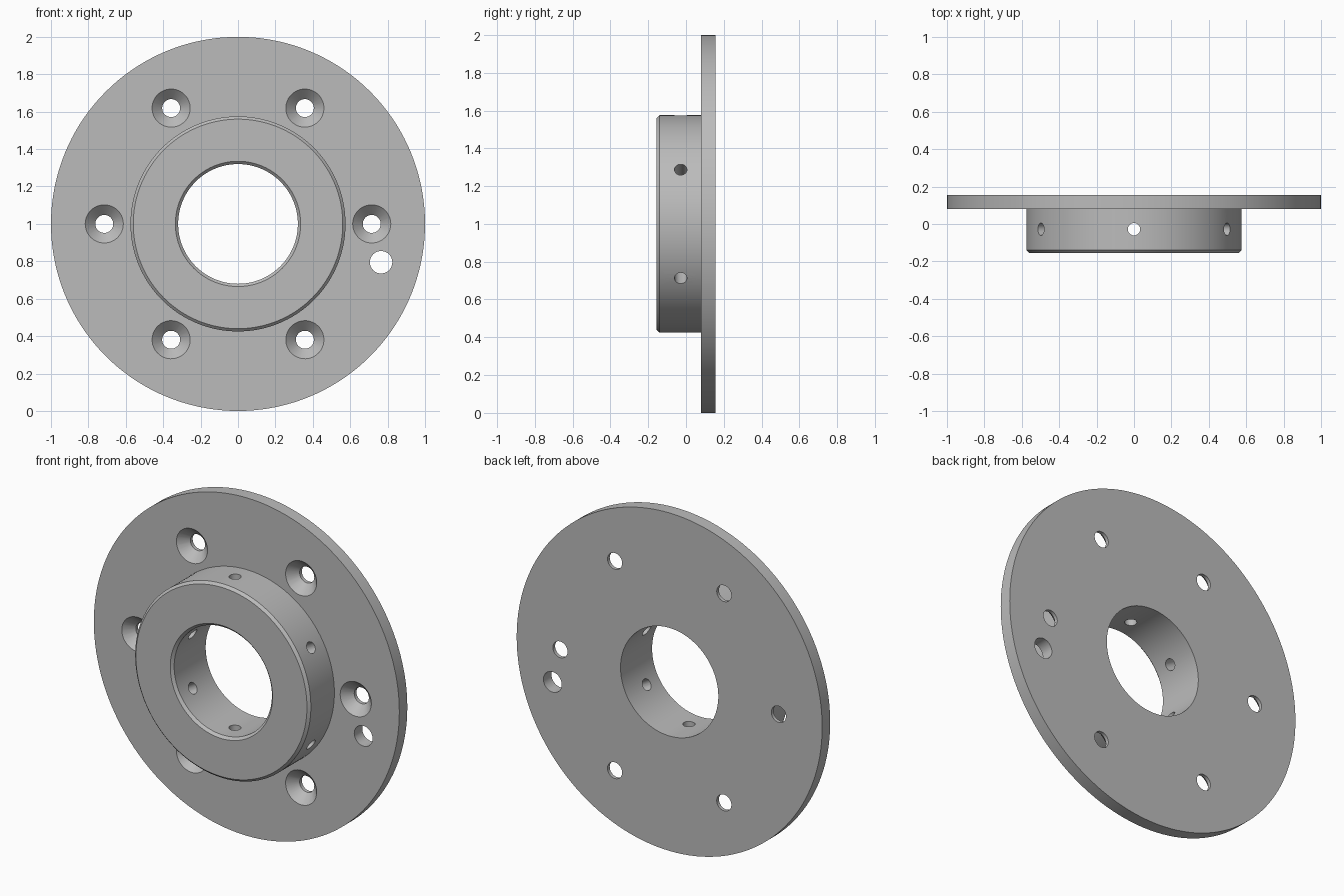
import bpy, bmesh, math
from mathutils import Matrix

if "Cube" in bpy.data.objects:
    bpy.data.objects.remove(bpy.data.objects["Cube"], do_unlink=True)

CENTRE = Matrix.Translation((0, 0, 1))
TO_Y = Matrix.Rotation(-math.pi / 2, 4, "X")  # turns the lathe axis from z to y


def lathe(bm, profile, matrix, segments, closed=False):
    """Revolve (radius, height) points about z; open ends get flat caps."""
    rings = []
    for r, h in profile:
        angles = [2 * math.pi * i / segments for i in range(segments)]
        rings.append([bm.verts.new(matrix @ Matrix.Translation((r * math.cos(a), r * math.sin(a), h)).translation)
                      for a in angles])
    pairs = list(zip(rings, rings[1:]))
    if closed:
        pairs.append((rings[-1], rings[0]))
    else:
        bm.faces.new(rings[0])
        bm.faces.new(rings[-1])
    for a, b in pairs:
        for i in range(segments):
            j = (i + 1) % segments
            bm.faces.new((a[i], a[j], b[j], b[i]))


def finish(bm, name):
    bmesh.ops.recalc_face_normals(bm, faces=bm.faces)
    mesh = bpy.data.meshes.new(name)
    bm.to_mesh(mesh)
    bm.free()
    obj = bpy.data.objects.new(name, mesh)
    bpy.context.collection.objects.link(obj)
    return obj


# Flange, hub and bore as one turned body
back, step, front = 0.155, 0.08, -0.155
flange_r, hub_r, bore_r, chamfer = 1.0, 0.575, 0.32, 0.015
bm = bmesh.new()
lathe(bm, [(bore_r, back), (flange_r, back), (flange_r, step), (hub_r, step),
           (hub_r, front + chamfer), (hub_r - chamfer, front),
           (bore_r + chamfer, front), (bore_r, front + chamfer)],
      CENTRE @ TO_Y, 144, closed=True)
body = finish(bm, "flanged_hub")

# Cutter for the countersunk screw holes, locating hole and radial holes
bm = bmesh.new()
hole_r, sink_r, over = 0.048, 0.102, 0.01
sink = [(sink_r + over, step - over), (hole_r, step + sink_r - hole_r), (hole_r, back + over)]
for k in range(6):
    turn = Matrix.Rotation(k * math.pi / 3, 4, "Y")
    lathe(bm, sink, CENTRE @ turn @ Matrix.Translation((0.715, 0, 0)) @ TO_Y, 40)
    lathe(bm, [(0.033, 0.2), (0.033, 0.7)],
          CENTRE @ turn @ Matrix.Translation((0, -0.028, 0)), 32)
lathe(bm, [(0.06, 0), (0.06, 0.3)],
      CENTRE @ Matrix.Translation((0.765, 0, -0.205)) @ TO_Y, 40)
cutter = finish(bm, "hole_cutter")
cutter.hide_render = True

# Cut the holes
cut = body.modifiers.new("holes", "BOOLEAN")
cut.operation = "DIFFERENCE"
cut.solver = "EXACT"
cut.object = cutter
bpy.ops.object.select_all(action="DESELECT")
body.select_set(True)
bpy.context.view_layer.objects.active = body
bpy.ops.object.modifier_apply(modifier=cut.name)
bpy.data.objects.remove(cutter, do_unlink=True)

# Grey metal
metal = bpy.data.materials.new("grey_metal")
metal.use_nodes = True
colour = (0.5, 0.5, 0.5, 1)
metal.diffuse_color = colour
metal.node_tree.nodes["Principled BSDF"].inputs["Base Color"].default_value = colour
body.data.materials.clear()
body.data.materials.append(metal)
bpy.ops.object.shade_smooth_by_angle(angle=math.radians(30))
